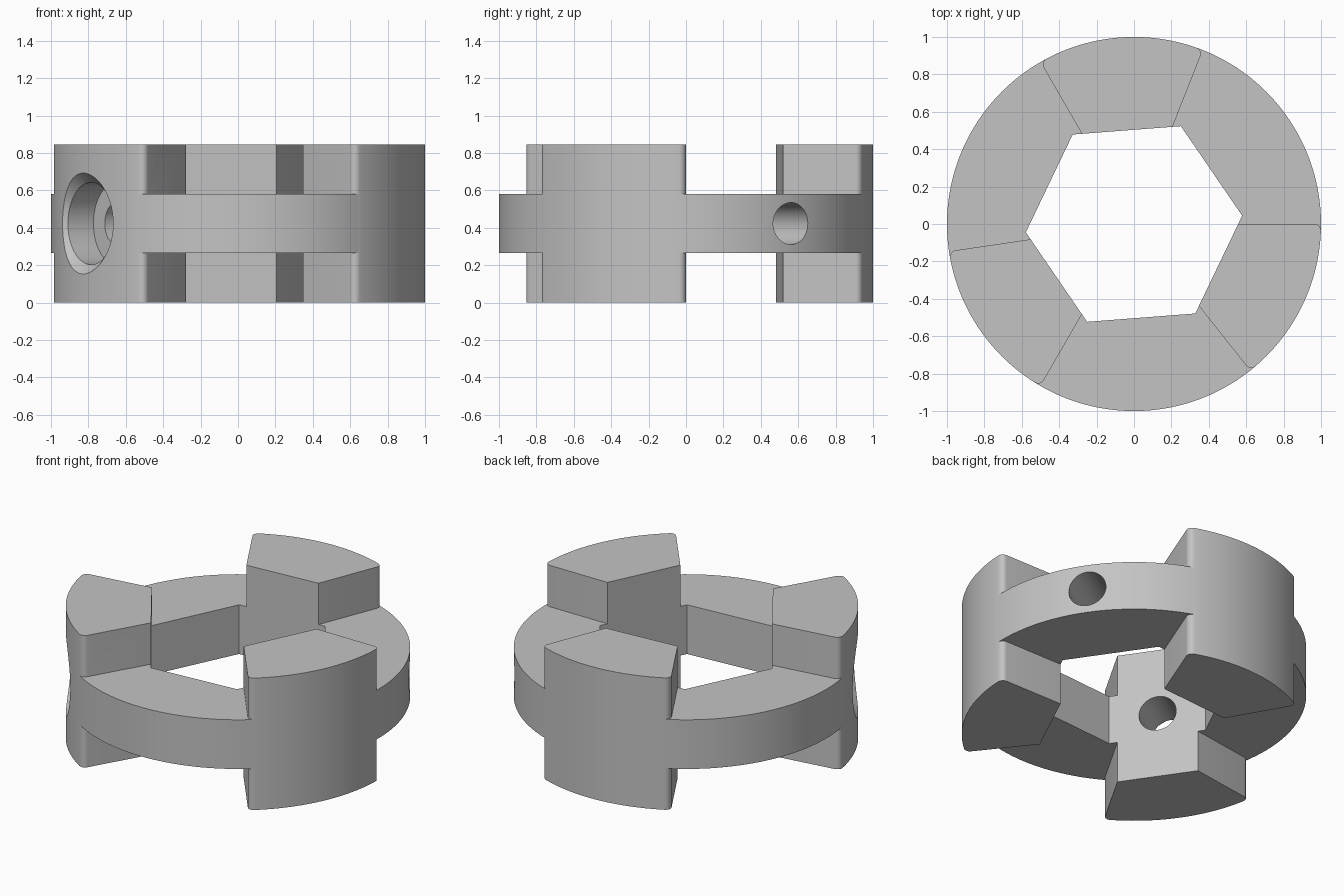
import bpy, bmesh
from math import cos, sin, asin, sqrt, radians, pi
from mathutils import Matrix

cube = bpy.data.objects.get("Cube")
if cube:
    bpy.data.objects.remove(cube, do_unlink=True)

HEIGHT, BAND_LOW, BAND_HIGH = 0.845, 0.265, 0.58
MID = HEIGHT / 2
FILLET = 0.035                    # rounding of the lug corners
LUG_START, LUG_SPAN = radians(-51.6), radians(51.6)
BOLT = radians(214.2)             # direction of the bolt head
THIRD = 2 * pi / 3

grey = bpy.data.materials.new("grey_metal")
grey.use_nodes = True
grey.diffuse_color = (0.55, 0.55, 0.55, 1)
grey.node_tree.nodes["Principled BSDF"].inputs["Base Color"].default_value = (0.55, 0.55, 0.55, 1)


def add_object(name, bm):
    bmesh.ops.recalc_face_normals(bm, faces=bm.faces)
    mesh = bpy.data.meshes.new(name)
    bm.to_mesh(mesh)
    bm.free()
    mesh.materials.append(grey)
    obj = bpy.data.objects.new(name, mesh)
    bpy.context.collection.objects.link(obj)
    return obj


def polar(r, a):
    return (r * cos(a), r * sin(a))


def prism(name, points, low, high):
    bm = bmesh.new()
    face = bm.faces.new([bm.verts.new((x, y, low)) for x, y in points])
    result = bmesh.ops.extrude_face_region(bm, geom=[face])
    verts = [v for v in result["geom"] if isinstance(v, bmesh.types.BMVert)]
    bmesh.ops.translate(bm, verts=verts, vec=(0, 0, high - low))
    return add_object(name, bm)


def bolt_cutter(name, r1, r2, start, end):
    """Cone or cylinder lying along the bolt axis."""
    place = (Matrix.Translation((0, 0, MID)) @ Matrix.Rotation(BOLT, 4, 'Z')
             @ Matrix.Rotation(pi / 2, 4, 'Y') @ Matrix.Translation((0, 0, (start + end) / 2)))
    bm = bmesh.new()
    bmesh.ops.create_cone(bm, cap_ends=True, segments=64, radius1=r1, radius2=r2,
                          depth=end - start, matrix=place)
    return add_object(name, bm)


def flared_side(a, sign):
    """Gap wall from the inside out, flaring round the lug corner."""
    reach = 1 - FILLET
    toward_lug = a - sign * asin(FILLET / reach)
    cx, cy = polar(reach, toward_lug)
    points = [polar(0.2, a)]
    for i in range(7):
        t = i / 6
        angle = (a + sign * pi / 2) * (1 - t) + toward_lug * t
        dx, dy = polar(FILLET, angle)
        points.append((cx + dx, cy + dy))
    points.append(polar(1.7, toward_lug))
    return points


# Solid blank
body = prism("clamp_ring", [polar(1, 2 * pi * i / 192) for i in range(192)], 0, HEIGHT)

# Hexagonal opening
cutters = [prism("hex_cutter", [polar(0.58, radians(4.4) + i * pi / 3) for i in range(6)],
                 -0.5, 1.5)]

# Gaps between the lugs, above and below the middle band
for i in range(3):
    first = LUG_START + LUG_SPAN + i * THIRD
    last = LUG_START + (i + 1) * THIRD
    outline = flared_side(first, 1) + flared_side(last, -1)[::-1]
    cutters.append(prism("upper_gap_cutter", outline, BAND_HIGH, 1.2))
    cutters.append(prism("lower_gap_cutter", outline, -0.4, BAND_LOW))

# Through hole, head recess and its chamfer
cutters.append(bolt_cutter("hole_cutter", 0.112, 0.112, -1.3, 1.3))
cutters.append(bolt_cutter("recess_cutter", 0.22, 0.22, 0.785, 1.3))
cutters.append(bolt_cutter("chamfer_cutter", 0.20, 0.47, 0.93, 1.2))

bpy.ops.object.select_all(action='DESELECT')
bpy.context.view_layer.objects.active = body
body.select_set(True)
for cutter in cutters:
    cutter.hide_render = True
    mod = body.modifiers.new(cutter.name, 'BOOLEAN')
    mod.operation = 'DIFFERENCE'
    mod.solver = 'EXACT'
    mod.object = cutter
    bpy.ops.object.modifier_apply(modifier=mod.name)
    bpy.data.objects.remove(cutter, do_unlink=True)

bpy.ops.object.shade_smooth_by_angle(angle=radians(30))
